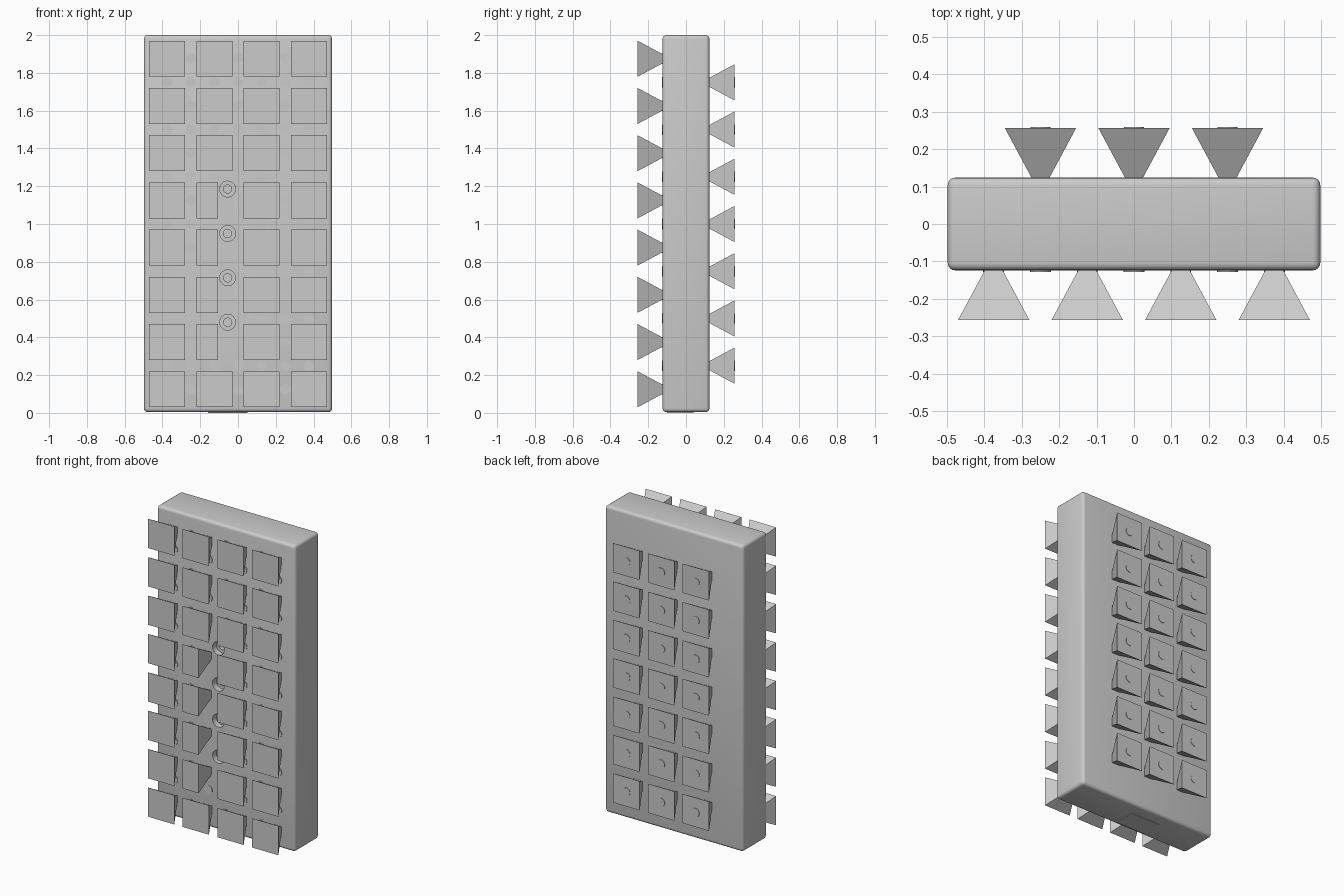
import bpy, bmesh, math
from mathutils import Vector

if "Cube" in bpy.data.objects:
    bpy.data.objects.remove(bpy.data.objects["Cube"])


def finish(bm, name):
    bmesh.ops.recalc_face_normals(bm, faces=bm.faces)
    me = bpy.data.meshes.new(name)
    bm.to_mesh(me)
    bm.free()
    ob = bpy.data.objects.new(name, me)
    bpy.context.collection.objects.link(ob)
    return ob


def loft(bm, rings):
    """Closed solid through a sequence of matching point rings."""
    vs = [[bm.verts.new(p) for p in r] for r in rings]
    n = len(vs[0])
    for a, b in zip(vs, vs[1:]):
        for i in range(n):
            bm.faces.new((a[i], a[(i + 1) % n], b[(i + 1) % n], b[i]))
    bm.faces.new(vs[0])
    bm.faces.new(vs[-1])


def turned(bm, x, z, profile, n=24):
    """Round solid along y from (radius, y) pairs."""
    loft(bm, [[(x + r * math.cos(2 * math.pi * i / n), y, z + r * math.sin(2 * math.pi * i / n))
               for i in range(n)] for r, y in profile])


def wedge(bm, x, z, y_in, y_out, clip=None):
    """Flared block, narrow at the body and wide outside."""
    def ring(h, y):
        right = x + h if clip is None else min(x + h, clip)
        return [(x - h, y, z - h), (right, y, z - h), (right, y, z + h), (x - h, y, z + h)]
    loft(bm, [ring(0.022, y_in), ring(0.095, y_out)])


def box(bm, lo, hi):
    loft(bm, [[(lo[0], lo[1], z), (hi[0], lo[1], z), (hi[0], hi[1], z), (lo[0], hi[1], z)]
              for z in (lo[2], hi[2])])


# Rounded slab body
bm = bmesh.new()
box(bm, (-0.498, -0.124, 0.004), (0.498, 0.124, 2.0))
body = finish(bm, "body")
bev = body.modifiers.new("round", 'BEVEL')
bev.width = 0.02
bev.segments = 4

# Stepped holes in the front
hole_z = (0.48, 0.715, 0.95, 1.185)
bm = bmesh.new()
for z in hole_z:
    turned(bm, -0.055, z, [(0.042, -0.2), (0.042, -0.085), (0.022, -0.085), (0.022, 0.03)])
cutter = finish(bm, "hole_cutter")
cutter.hide_render = True
cutter.hide_set(True)
cut = body.modifiers.new("holes", 'BOOLEAN')
cut.operation = 'DIFFERENCE'
cut.solver = 'EXACT'
cut.object = cutter
bpy.context.view_layer.objects.active = body
body.select_set(True)
for m in ("round", "holes"):
    bpy.ops.object.modifier_apply(modifier=m)
bpy.ops.object.shade_smooth_by_angle(angle=math.radians(35))
body.select_set(False)
bpy.data.objects.remove(cutter)

# Front blocks, the ones beside the holes cut short
bm = bmesh.new()
for c in range(4):
    for r in range(8):
        clip = -0.105 if c == 1 and 1 <= r <= 4 else None
        wedge(bm, -0.375 + 0.25 * c, 0.125 + 0.25 * r, -0.12, -0.256, clip)
finish(bm, "front_blocks")

# Back blocks
bm = bmesh.new()
for c in (-0.25, 0, 0.25):
    for r in range(1, 8):
        wedge(bm, c, 0.25 * r, 0.12, 0.256)
finish(bm, "back_blocks")

# Low round buttons on the back blocks
bm = bmesh.new()
for c in (-0.25, 0, 0.25):
    for r in range(1, 8):
        turned(bm, c, 0.25 * r, [(0.027, 0.25), (0.027, 0.259)])
finish(bm, "back_buttons")

# Low round buttons in the gaps between front blocks
bm = bmesh.new()
for k in range(1, 16):
    z = 0.125 * k
    for i in range(-3, 4):
        if k % 2 and i not in (-2, 0, 2):
            continue
        if 3 <= k <= 10 and i in (-1, 0):
            continue
        turned(bm, 0.125 * i, z, [(0.028, -0.12), (0.028, -0.128)])
finish(bm, "front_buttons")

# Thin plate under the base
bm = bmesh.new()
box(bm, (-0.16, -0.1, 0.0), (0.05, 0.04, 0.02))
finish(bm, "base_plate")
